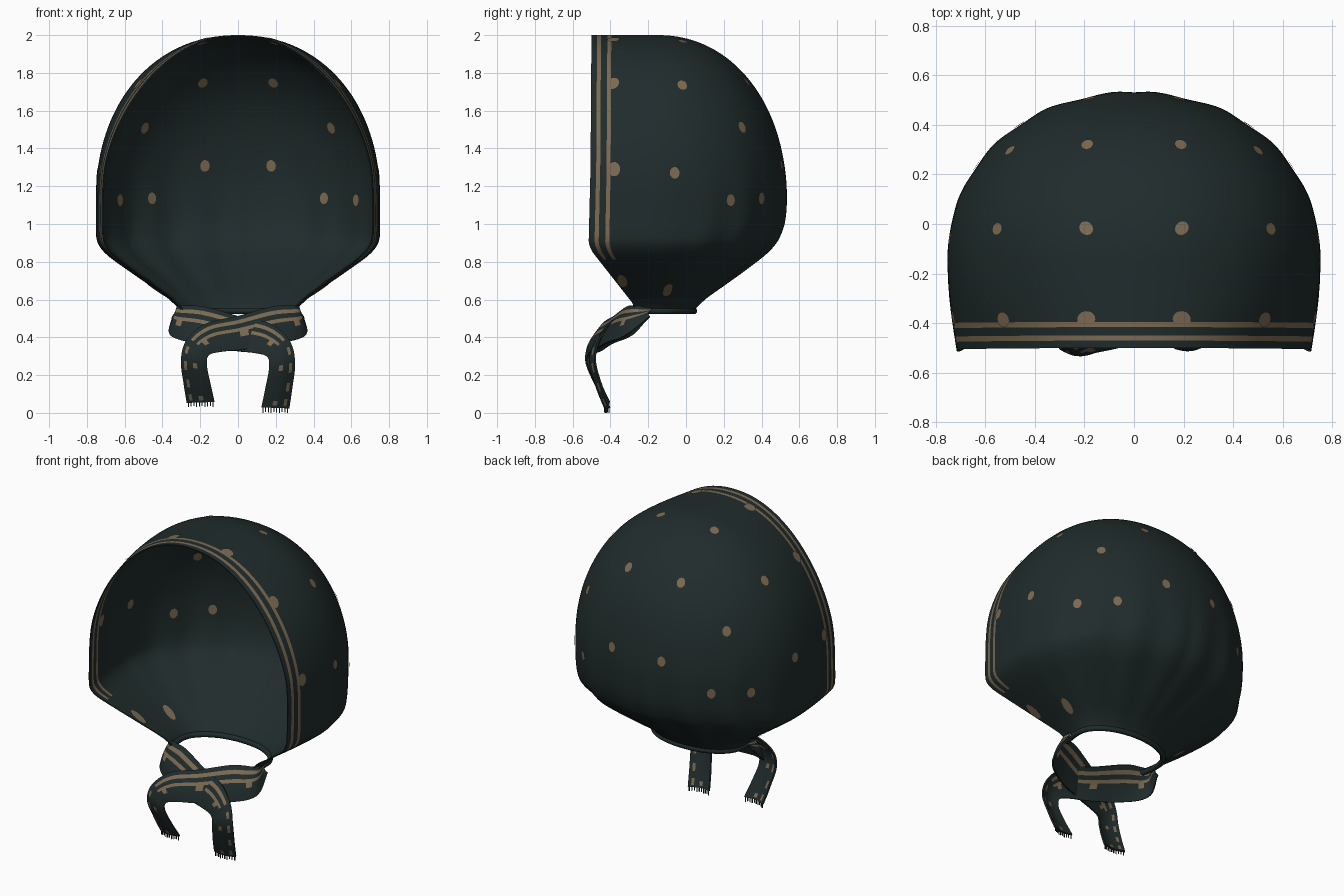
import bpy, bmesh, math
from mathutils import Vector, kdtree

if "Cube" in bpy.data.objects:
    bpy.data.objects.remove(bpy.data.objects["Cube"])


def material(name, rgb):
    m = bpy.data.materials.new(name)
    m.diffuse_color = (*rgb, 1)
    m.use_nodes = True
    m.node_tree.nodes["Principled BSDF"].inputs["Base Color"].default_value = m.diffuse_color
    return m


GREEN = material("dark green cloth", (0.0145, 0.0245, 0.0245))
TAN = material("tan print", (0.20, 0.145, 0.085))
BLACK = material("dark fringe", (0.012, 0.017, 0.017))


def finish(name, bm, mats, thick=0.0):
    """Turn a bmesh into a smooth object, optionally with cloth thickness."""
    me = bpy.data.meshes.new(name)
    bm.to_mesh(me)
    bm.free()
    ob = bpy.data.objects.new(name, me)
    bpy.context.collection.objects.link(ob)
    for m in mats:
        me.materials.append(m)
    bpy.ops.object.select_all(action='DESELECT')
    ob.select_set(True)
    bpy.context.view_layer.objects.active = ob
    if thick:
        mod = ob.modifiers.new("thickness", 'SOLIDIFY')
        mod.thickness, mod.offset = thick, 0
        bpy.ops.object.modifier_apply(modifier=mod.name)
    bpy.ops.object.shade_smooth_by_angle(angle=math.radians(50))
    return ob


def lerp_table(table, z):
    for (z0, a), (z1, b) in zip(table, table[1:]):
        if z <= z1:
            return a + (b - a) * max(0, (z - z0) / (z1 - z0))
    return table[-1][1]


def soft(table, z):
    """Table lookup with rounded corners, exact at the neck."""
    r = min(.05, max(0, z - .53))
    return sum(lerp_table(table, z + r * k / 3) for k in range(-3, 4)) / 7


def dome(z, z0, p):
    t = min(1, max(0, (z - z0) / (1.997 - z0)))
    return (1 - t ** p) ** (1 / p)


# ---- hood surface: horizontal U-shaped slices, u = -1..1 from front edge to front edge
WIDTH = [(.53, .30), (.585, .33), (.70, .50), (.84, .70), (.875, .74), (.93, .75), (1.2, .75)]
FRONT = [(.53, -.27), (.58, -.28), (.86, -.50), (.9, -.515), (1.3, -.505), (2, -.5)]
BACK = [(.53, .04), (.57, .05), (.72, .26), (.87, .455), (.96, .505), (1.05, .525), (1.2, .53)]
YC, STRAIGHT = -.15, .3


def hood(u, z):
    f = 1 - abs(u)
    w = soft(WIDTH, z) * dome(z, 1.12, 2.15)
    yb = YC + (soft(BACK, z) - YC) * dome(z, 1.13, 2.1)
    yf = lerp_table(FRONT, z)
    if f < STRAIGHT:
        g = f / STRAIGHT
        narrow = .05 + .12 * max(0, (z - 1.3) / .7) ** 1.3   # front arch is slimmer near the top
        x, y = w * (1 - narrow * (1 - math.sin(g * math.pi / 2))), yf + (YC - yf) * g
    else:
        a = (f - STRAIGHT) / (1 - STRAIGHT) * math.pi / 2
        # gathered folds fade out towards the crown
        fade = max(0, min(1, (1.4 - z) / .55)) * min(1, (z - .5) / .25)
        r = 1 + .016 * fade * math.sin(a) * math.cos(17 * a)
        x = w * r * max(0, math.cos(a)) ** .95
        y = YC + (yb - YC) * r * math.sin(a) ** .95
    return Vector((math.copysign(x, u), y, z))


# columns line up with the two printed border stripes
half = [0, .085, .145, .24, .30, .45, .6, .8]
half = [STRAIGHT * h for h in half] + [STRAIGHT + (1 - STRAIGHT) * i / 44 for i in range(45)]
cols = [h - 1 for h in half] + [1 - h for h in reversed(half[:-1])]
rows = [.53 + .57 * i / 30 for i in range(30)]
rows += [1.1 + .897 * math.sin(math.pi / 2 * i / 36) for i in range(37)]

bm = bmesh.new()
grid = [[bm.verts.new(hood(u, z)) for u in cols] for z in rows]
n = len(cols) - 1
for r in range(len(rows) - 1):
    for c in range(n):
        f = bm.faces.new((grid[r][c], grid[r][c + 1], grid[r + 1][c + 1], grid[r + 1][c]))
        f.material_index = int(min(c, n - 1 - c) in (1, 3) and rows[r] > .8)
bmesh.ops.remove_doubles(bm, verts=bm.verts, dist=1e-4)
finish("hood", bm, [GREEN, TAN], .006)

# ---- printed dots: thin plates on both sides of the cloth
samples = [(i / 150, .55 + 1.44 * j / 150) for i in range(0, 151) for j in range(151)]
tree = kdtree.KDTree(len(samples))
for i, s in enumerate(samples):
    tree.insert(hood(*s), i)
tree.balance()
DOTS = [(.19, .32, 1.76), (.51, .30, 1.52), (.18, .50, 1.31), (.45, .39, 1.14), (.63, .23, 1.13),
        (.19, -.02, 1.95), (.56, -.02, 1.74), (.75, -.06, 1.27), (.43, -.10, .66),
        (.52, -.385, 1.74), (.18, -.385, 1.97), (.74, -.385, 1.29), (.49, -.335, .70)]
bm = bmesh.new()
for d in DOTS:
    p, i, _ = tree.find(Vector(d))
    u, z = samples[i]
    u = min(.99, max(.01, u))
    du = (hood(u - .005, z) - hood(u + .005, z)).normalized()
    dz = (hood(u, z + .004) - hood(u, z - .004)).normalized()
    nor = du.cross(dz).normalized()
    dz = nor.cross(du)
    long = 2.2 if z < .8 else 1.2
    size = .032 if abs(d[1] + .385) < .01 else .026
    for off in (.007, -.007):
        for mx in (1, -1):
            ring = []
            for k in range(14):
                a = 2 * math.pi * k / 14
                q = p + du * size * math.cos(a) + dz * size * long * math.sin(a) + nor * off
                ring.append(bm.verts.new((q.x * mx, q.y, q.z)))
            if (off < 0) == (mx > 0):
                ring.reverse()
            bm.faces.new(ring)
finish("printed_dots", bm, [TAN])

# ---- rolled hem around the back of the neck
cu = bpy.data.curves.new("neck_hem", 'CURVE')
cu.dimensions, cu.bevel_depth, cu.bevel_resolution = '3D', .017, 3
sp = cu.splines.new('POLY')
sp.points.add(60)
for i, pt in enumerate(sp.points):
    pt.co = (*hood(-1 + i / 30, .54), 1)
cu.materials.append(GREEN)
bpy.context.collection.objects.link(bpy.data.objects.new("neck_hem", cu))


# ---- crossed ties: ribbons given by upper and lower edge points
def catmull(pts, steps):
    pts = [Vector(p) for p in pts]
    ext = [2 * pts[0] - pts[1]] + pts + [2 * pts[-1] - pts[-2]]
    out = []
    for a, b, c, d in zip(ext, ext[1:], ext[2:], ext[3:]):
        for k in range(steps):
            t = k / steps
            out.append(.5 * (2 * b + (c - a) * t + (2 * a - 5 * b + 4 * c - d) * t * t
                             + (3 * b - a - 3 * c + d) * t ** 3))
    return out + [pts[-1]]


UPPER = [(.31, -.17, .55), (.31, -.26, .565), (.18, -.31, .56), (0, -.38, .51), (-.17, -.44, .47),
         (-.27, -.49, .385), (-.30, -.50, .28), (-.285, -.45, .15), (-.27, -.405, .055)]
LOWER = [(.345, -.19, .51), (.355, -.32, .41), (.22, -.42, .37), (.02, -.475, .335), (-.08, -.50, .325),
         (-.155, -.515, .305), (-.165, -.515, .25), (-.145, -.47, .15), (-.125, -.42, .06)]


def tie(name, mirror, back, drop):
    def place(p):
        low = max(0, min(1, (.4 - p.z) / .35))
        near = min(1, max(0, (-.2 - p.y) / .1))
        return Vector((p.x * mirror, p.y + back * near * (1 - low), p.z - drop * low))
    up = [place(p) for p in catmull(UPPER, 8)]
    lo = [place(p) for p in catmull(LOWER, 8)]
    bm = bmesh.new()
    frac = [0, .12, .23, .36, .46, .62, .75, .88, 1]
    rws = []
    for a, b in zip(up, lo):
        # shallow lengthwise crease bulging to the front
        rws.append([bm.verts.new(a.lerp(b, t) + Vector((0, -.018 * math.sin(math.pi * t), 0)))
                    for t in frac])
    for i in range(len(rws) - 1):
        for j in range(8):
            q = [rws[i][j], rws[i + 1][j], rws[i + 1][j + 1], rws[i][j + 1]]
            f = bm.faces.new(q if mirror > 0 else q[::-1])
            tail = i > 38
            f.material_index = int((j == 1 and (not tail or i % 6 < 3)) or (j == 3 and not tail)
                                   or (j == 4 and i % 13 in (9, 10)))
    finish(name, bm, [GREEN, TAN], .01)
    # fringe threads along the tail end
    bm = bmesh.new()
    for k in range(10):
        p = up[-1].lerp(lo[-1], (k + .5) / 10)
        length = p.z - (0 if drop else .03) - .003 * (k % 3)
        ret = bmesh.ops.create_cube(bm, size=1)
        bmesh.ops.scale(bm, verts=ret['verts'], vec=(.005, .005, length))
        bmesh.ops.translate(bm, verts=ret['verts'],
                            vec=p + Vector((0, -.018 * math.sin(math.pi * (k + .5) / 10), -length / 2)))
    finish(name + "_fringe", bm, [BLACK])


tie("front_tie", 1, 0, 0)
tie("rear_tie", -1, .03, .03)
